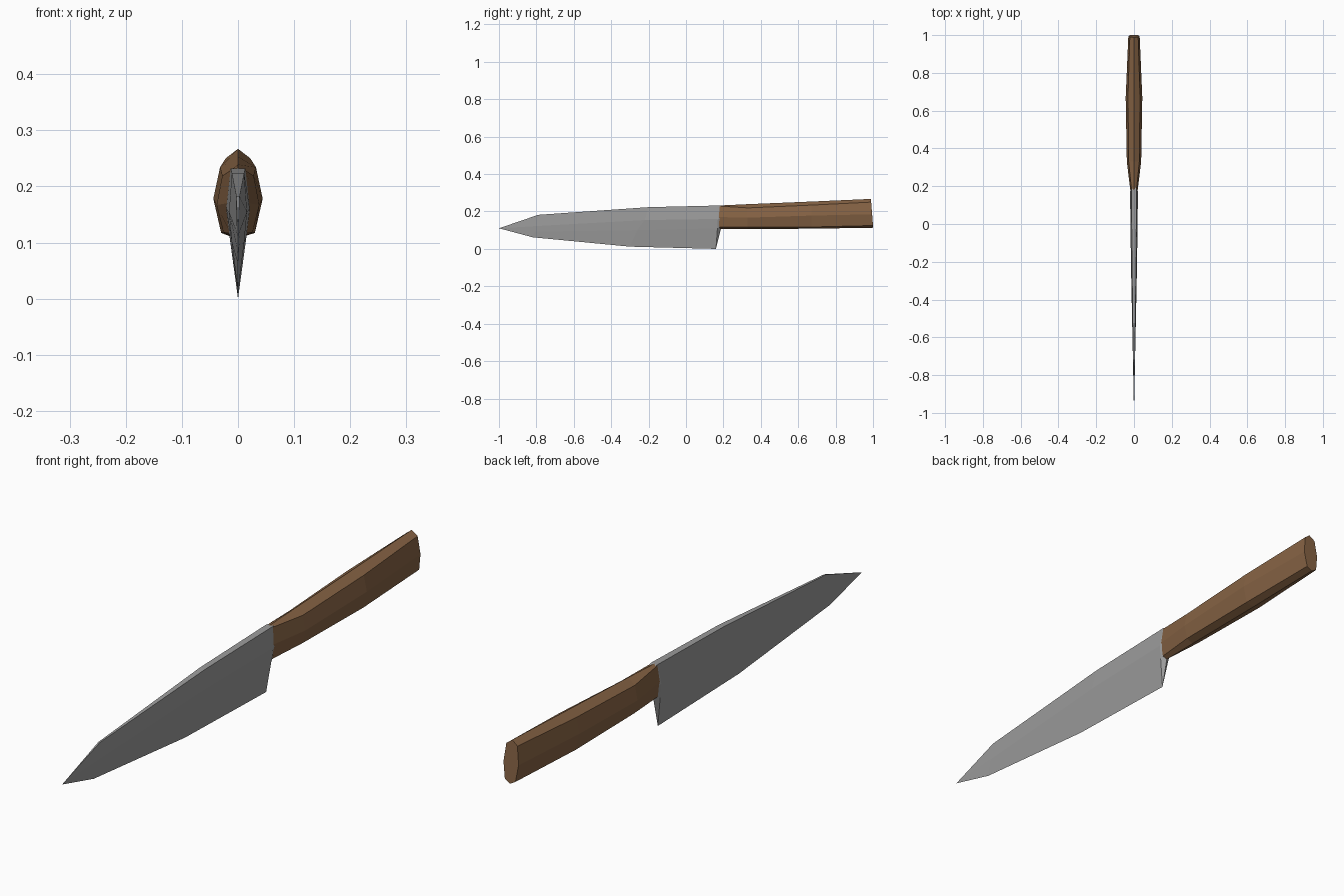
import bpy, bmesh


def material(name, rgb):
    m = bpy.data.materials.new(name)
    m.diffuse_color = (*rgb, 1)
    return m


def loft(name, rings, mat, tip=None):
    """Half sections of (x, y, z), top to bottom, mirrored in x and lofted."""
    bm = bmesh.new()
    loops = []
    for half in rings:
        mirrored = [(-x, y, z) for x, y, z in reversed(half) if x > 0]
        loops.append([bm.verts.new(p) for p in half + mirrored])
    n = len(loops[0])
    for a, b in zip(loops, loops[1:]):
        for i in range(n):
            j = (i + 1) % n
            bm.faces.new((a[i], a[j], b[j], b[i]))
    if tip:
        t = bm.verts.new(tip)
        for i in range(n):
            bm.faces.new((loops[0][(i + 1) % n], loops[0][i], t))
    else:
        bm.faces.new(loops[0])
    bm.faces.new(loops[-1])
    bmesh.ops.recalc_face_normals(bm, faces=bm.faces[:])
    me = bpy.data.meshes.new(name)
    bm.to_mesh(me)
    bm.free()
    me.materials.append(mat)
    ob = bpy.data.objects.new(name, me)
    bpy.context.collection.objects.link(ob)
    return ob


steel = material("steel grey", (0.33, 0.33, 0.33))
wood = material("brown wood", (0.24, 0.125, 0.058))

# Blade: spine, ridge, lower flank and cutting edge, from tip to heel
blade = [
    [(0.003, -0.79, 0.182), (0.004, -0.80, 0.122), (0.002, -0.81, 0.092), (0, -0.82, 0.062)],
    [(0.011, -0.20, 0.223), (0.016, -0.22, 0.154), (0.011, -0.26, 0.10), (0, -0.30, 0.012)],
    [(0.013, 0.18, 0.232), (0.021, 0.17, 0.16), (0.015, 0.168, 0.11), (0, 0.16, 0.0)],
    # heel closing into the handle
    [(0.010, 0.20, 0.228), (0.014, 0.20, 0.165), (0.008, 0.19, 0.12), (0, 0.185, 0.106)],
]
loft("blade", blade, steel, tip=(0, -1.0, 0.11))

# Handle: faceted grip with ridge, shoulder, side, lower side and bottom
handle = [
    [(0, 0.18, 0.232), (0.013, 0.18, 0.229), (0.019, 0.175, 0.17), (0.013, 0.178, 0.116), (0, 0.18, 0.105)],
    [(0, 0.33, 0.239), (0.028, 0.33, 0.219), (0.038, 0.33, 0.167), (0.026, 0.33, 0.118), (0, 0.33, 0.106)],
    [(0, 0.67, 0.253), (0.032, 0.67, 0.234), (0.044, 0.67, 0.178), (0.030, 0.67, 0.117), (0, 0.67, 0.108)],
    [(0, 0.988, 0.267), (0.022, 0.99, 0.250), (0.030, 0.995, 0.185), (0.021, 1.0, 0.125), (0, 1.0, 0.113)],
]
loft("handle", handle, wood)
